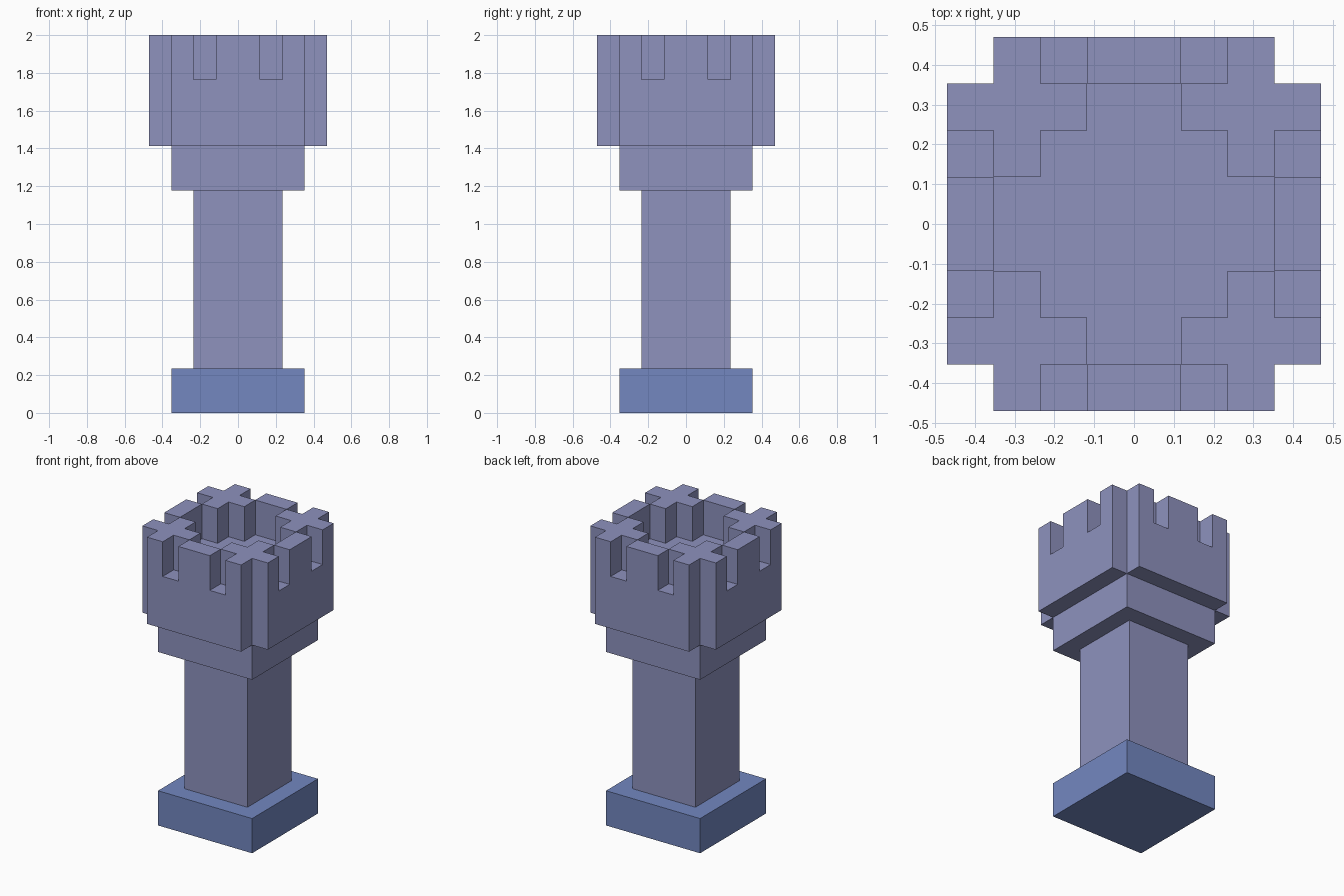
import bpy
import bmesh

cube = bpy.data.objects.get("Cube")
if cube:
    bpy.data.objects.remove(cube, do_unlink=True)

U = 2 / 17  # the whole tower sits on a grid 17 units tall


def linear(c):
    c /= 255
    return c / 12.92 if c <= 0.04045 else ((c + 0.055) / 1.055) ** 2.4


def make_material(name, rgb):
    col = (*[linear(c) for c in rgb], 1)
    mat = bpy.data.materials.new(name)
    mat.use_nodes = True
    mat.diffuse_color = col
    bsdf = mat.node_tree.nodes["Principled BSDF"]
    bsdf.inputs["Base Color"].default_value = col
    bsdf.inputs["Roughness"].default_value = 0.8
    return mat


stone = make_material("lavender stone", (142, 146, 190))
blue = make_material("blue base", (115, 135, 192))


def prism(name, outline, z0, z1, mat):
    """Extrude a flat outline (grid units) from z0 to z1."""
    bm = bmesh.new()
    face = bm.faces.new([bm.verts.new((x * U, y * U, z0 * U)) for x, y in outline])
    top = bmesh.ops.extrude_face_region(bm, geom=[face])["geom"]
    bmesh.ops.translate(bm, vec=(0, 0, (z1 - z0) * U),
                        verts=[g for g in top if isinstance(g, bmesh.types.BMVert)])
    bmesh.ops.recalc_face_normals(bm, faces=bm.faces)
    mesh = bpy.data.meshes.new(name)
    bm.to_mesh(mesh)
    bm.free()
    mesh.materials.append(mat)
    obj = bpy.data.objects.new(name, mesh)
    bpy.context.collection.objects.link(obj)
    return obj


def rect(x, y, hx, hy):
    return [(x - hx, y - hy), (x + hx, y - hy), (x + hx, y + hy), (x - hx, y + hy)]


def cross(x, y, arm, half):
    """Plus-shaped outline: arms reach 'arm' out and are 2 * 'half' wide."""
    pts = []
    a, b = arm, half
    for _ in range(4):
        quarter = [(a, -b), (a, b), (b, b)]
        for k in range(len(pts) // 3):
            quarter = [(-q, p) for p, q in quarter]
        pts += quarter
    return [(x + p, y + q) for p, q in pts]


# Stacked body of the tower
prism("base", rect(0, 0, 3, 3), 0, 2, blue)
prism("column", rect(0, 0, 2, 2), 2, 10, stone)
prism("collar", rect(0, 0, 3, 3), 10, 12, stone)
prism("head", cross(0, 0, 4, 3), 12, 15, stone)

# Battlements: a wide block on each side and a plus-shaped one at each corner
for side, x, y in (("front", 0, -1), ("back", 0, 1), ("left", 1, 0), ("right", -1, 0)):
    hx, hy = (1, 0.5) if x == 0 else (0.5, 1)
    prism(side + "_battlement", rect(3.5 * x, 3.5 * y, hx, hy), 15, 17, stone)
for fb, y in (("front", -2.5), ("back", 2.5)):
    for lr, x in (("left", 2.5), ("right", -2.5)):
        prism(f"{fb}_{lr}_corner_battlement", cross(x, y, 1.5, 0.5), 15, 17, stone)
